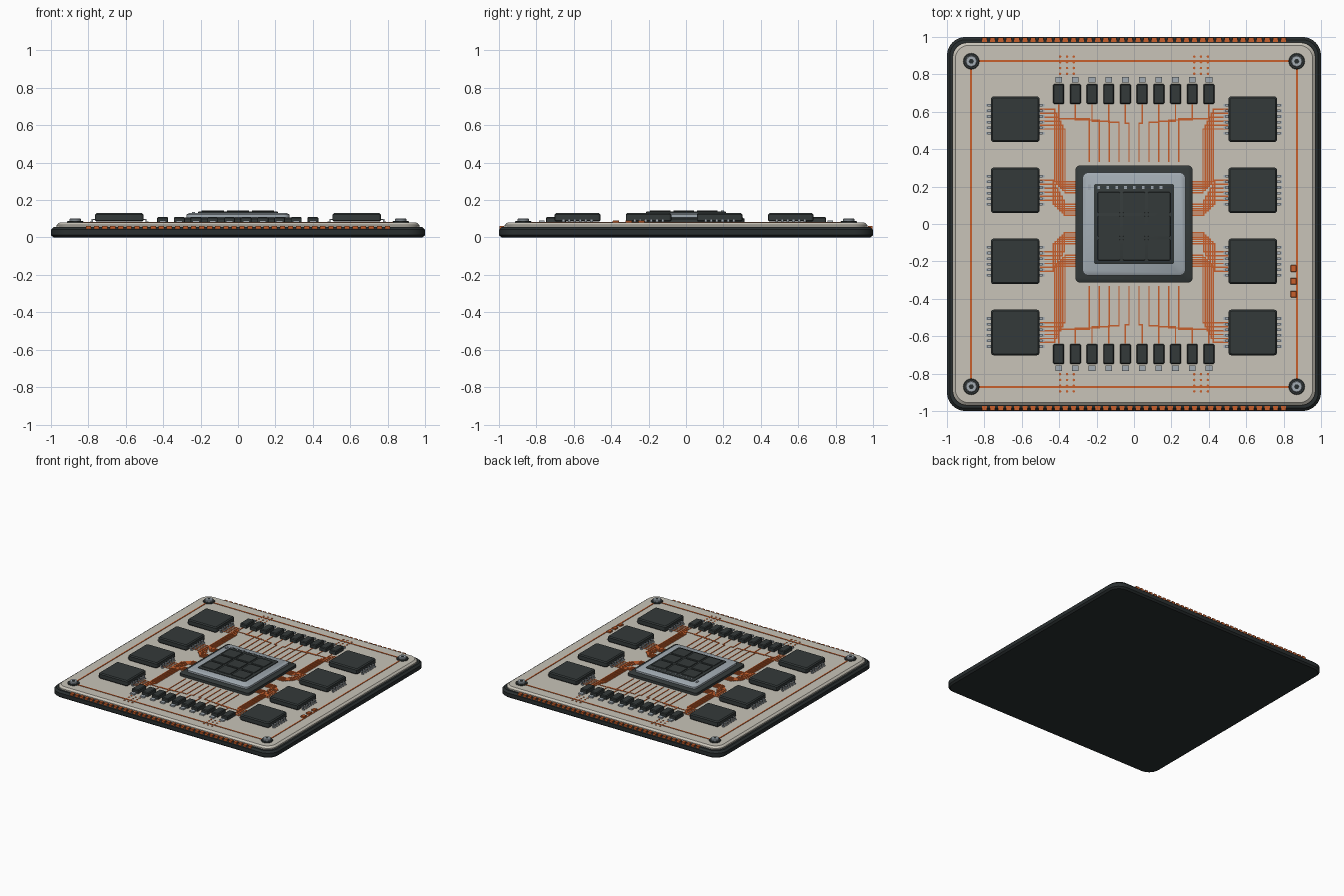
import bpy, bmesh, math

if "Cube" in bpy.data.objects:
    bpy.data.objects.remove(bpy.data.objects["Cube"])


def material(name, rgb):
    m = bpy.data.materials.new(name)
    m.diffuse_color = (*rgb, 1)
    m.use_nodes = True
    m.node_tree.nodes["Principled BSDF"].inputs["Base Color"].default_value = m.diffuse_color
    return m


BASE = material("dark edge", (0.022, 0.028, 0.029))
DARK = material("charcoal", (0.034, 0.042, 0.042))
BEIGE = material("warm beige", (0.58, 0.55, 0.48))
SILVER = material("silver", (0.36, 0.41, 0.45))
COPPER = material("copper orange", (0.58, 0.115, 0.025))


def loft(bm, cx, cy, layers, seg=4):
    """Stack rounded rectangles (half x, half y, corner radius, z) into a solid."""
    rings = []
    for hx, hy, r, z in layers:
        ring = []
        for q, (sx, sy) in enumerate([(1, 1), (-1, 1), (-1, -1), (1, -1)]):
            for i in range(seg + 1):
                a = math.pi / 2 * (q + i / seg)
                ring.append(bm.verts.new((cx + sx * (hx - r) + r * math.cos(a),
                                          cy + sy * (hy - r) + r * math.sin(a), z)))
        rings.append(ring)
    n = len(rings[0])
    for a, b in zip(rings, rings[1:]):
        for i in range(n):
            bm.faces.new((a[i], a[(i + 1) % n], b[(i + 1) % n], b[i]))
    bm.faces.new(rings[0][::-1])
    bm.faces.new(rings[-1])


def box(bm, x0, x1, y0, y1, z0, z1):
    x0, x1 = sorted((x0, x1))
    y0, y1 = sorted((y0, y1))
    v = [bm.verts.new((x, y, z)) for z in (z0, z1)
         for x, y in ((x0, y0), (x1, y0), (x1, y1), (x0, y1))]
    for f in ((3, 2, 1, 0), (4, 5, 6, 7), (0, 1, 5, 4), (1, 2, 6, 5), (2, 3, 7, 6), (3, 0, 4, 7)):
        bm.faces.new([v[i] for i in f])


def disc(bm, cx, cy, layers, n):
    """Stack circles (radius, z) into a solid."""
    rings = [[bm.verts.new((cx + r * math.cos(2 * math.pi * i / n),
                            cy + r * math.sin(2 * math.pi * i / n), z)) for i in range(n)]
             for r, z in layers]
    for a, b in zip(rings, rings[1:]):
        for i in range(n):
            bm.faces.new((a[i], a[(i + 1) % n], b[(i + 1) % n], b[i]))
    bm.faces.new(rings[0][::-1])
    bm.faces.new(rings[-1])


def trace(bm, pts, w=0.0075):
    """Right-angled copper track along the points."""
    h = w / 2
    for (xa, ya), (xb, yb) in zip(pts, pts[1:]):
        box(bm, min(xa, xb) - h, max(xa, xb) + h, min(ya, yb) - h, max(ya, yb) + h, TOP - 0.003, TOP + 0.003)


def finish(name, bm, mat):
    me = bpy.data.meshes.new(name)
    bm.to_mesh(me)
    bm.free()
    me.materials.append(mat)
    ob = bpy.data.objects.new(name, me)
    bpy.context.collection.objects.link(ob)
    bpy.context.view_layer.objects.active = ob
    ob.select_set(True)
    bpy.ops.object.shade_smooth_by_angle(angle=math.radians(30))
    ob.select_set(False)


def part(name, mat, fill):
    bm = bmesh.new()
    fill(bm)
    finish(name, bm, mat)


TOP = 0.079
SIDES = (-1, 1)
CHIP_Y = (0.56, 0.18, -0.20, -0.58)
CAP_X = [-0.403 + i * 0.0893 for i in range(10)]

# Backing tray and circuit board
part("backing_tray", BASE, lambda bm: loft(bm, 0, 0, [
    (0.985, 0.985, 0.085, 0), (1, 1, 0.1, 0.012), (1, 1, 0.1, 0.042), (0.985, 0.985, 0.085, 0.056)], 8))
part("board", BEIGE, lambda bm: loft(bm, 0, 0, [
    (0.97, 0.97, 0.08, 0.05), (0.97, 0.97, 0.08, 0.066), (0.955, 0.955, 0.07, TOP)], 8))

# Contacts along the front and back edges
bm = bmesh.new()
for s in SIDES:
    for i in range(38):
        x = (i - 18.5) * 0.0432
        box(bm, x - 0.014, x + 0.014, s * 0.972, s * 0.996, 0.045, 0.062)
finish("edge_contacts", bm, COPPER)

# Border track, fan-out tracks and side buses
bm = bmesh.new()
c = 0.872
trace(bm, [(-c, -c), (c, -c), (c, c), (-c, c), (-c, -c)], 0.01)
for s in SIDES:
    for i, x in enumerate(CAP_X):
        k = min(i, 9 - i)
        xe, jog = (i - 4.5) * 0.0533, 0.562 - 0.006 * k
        trace(bm, [(x, s * 0.635), (x, s * jog), (xe, s * jog), (xe, s * 0.335)])
    for yc in CHIP_Y:
        up = 1 if yc > 0 else -1
        outer = abs(yc) > 0.4
        for k in range(6):
            y = yc + up * (0.053 - k * 0.021)
            xb = 0.424 - k * 0.011 if outer else 0.432 - k * 0.012
            ye = up * ((0.225 if outer else 0.105) - k * 0.0115)
            trace(bm, [(s * 0.50, y), (s * xb, y), (s * xb, ye), (s * 0.31, ye)])
finish("copper_tracks", bm, COPPER)

# Plated holes in four small grids
bm = bmesh.new()
for sx in SIDES:
    for sy in SIDES:
        for x in (0.322, 0.358, 0.395):
            for y in (0.803, 0.834, 0.865, 0.895):
                disc(bm, sx * x, sy * y, [(0.007, TOP - 0.003), (0.007, TOP + 0.003)], 8)
finish("plated_holes", bm, COPPER)

# Memory chips and their pins
body, pins = bmesh.new(), bmesh.new()
for s in SIDES:
    for yc in CHIP_Y:
        cx = s * 0.635
        loft(body, cx, yc, [(0.124, 0.116, 0.012, 0.085), (0.13, 0.122, 0.015, 0.092),
                            (0.13, 0.122, 0.015, 0.122), (0.122, 0.114, 0.01, 0.13)], 3)
        for e in SIDES:
            for k in range(6):
                y = yc + (k - 2.5) * 0.03
                box(pins, cx + e * 0.12, cx + e * 0.146, y - 0.007, y + 0.007, 0.094, 0.1)
                box(pins, cx + e * 0.14, cx + e * 0.147, y - 0.007, y + 0.007, TOP, 0.1)
                box(pins, cx + e * 0.14, cx + e * 0.156, y - 0.007, y + 0.007, TOP - 0.002, 0.085)
finish("memory_chips", body, DARK)
finish("memory_chip_pins", pins, SILVER)

# Capacitor rows with solder pads
body, pads = bmesh.new(), bmesh.new()
for s in SIDES:
    for x in CAP_X:
        loft(body, x, s * 0.695, [(0.029, 0.053, 0.006, TOP), (0.029, 0.053, 0.006, 0.104),
                                  (0.024, 0.048, 0.004, 0.11)], 2)
        box(pads, x - 0.018, x + 0.018, s * 0.757, s * 0.785, TOP - 0.002, 0.09)
finish("capacitors", body, DARK)
finish("capacitor_pads", pads, SILVER)

# Central processor: carrier, metal frame, die with raised tiles
part("processor_carrier", DARK, lambda bm: loft(bm, 0, 0, [
    (0.313, 0.313, 0.025, TOP - 0.002), (0.313, 0.313, 0.025, 0.1), (0.3, 0.3, 0.02, 0.108)]))
part("processor_frame", SILVER, lambda bm: loft(bm, 0, 0, [
    (0.275, 0.275, 0.03, 0.1), (0.275, 0.275, 0.03, 0.122), (0.262, 0.262, 0.025, 0.13)]))
part("processor_die", DARK, lambda bm: loft(bm, 0, 0, [
    (0.214, 0.214, 0.008, 0.125), (0.214, 0.214, 0.008, 0.135), (0.208, 0.208, 0.006, 0.139)], 2))
bm = bmesh.new()
for i in range(3):
    for j in range(3):
        loft(bm, (i - 1) * 0.134, (j - 1) * 0.126 - 0.012,
             [(0.061, 0.057, 0.004, 0.136), (0.058, 0.054, 0.003, 0.144)], 1)
finish("die_tiles", bm, DARK)
bm = bmesh.new()
for i in range(8):
    x = -0.188 + i * 0.0475
    box(bm, x - 0.007, x + 0.007, 0.186, 0.204, 0.136, 0.145)
box(bm, -0.245, -0.231, 0.183, 0.211, 0.126, 0.135)
finish("die_marks", bm, SILVER)

# Corner screws with washers and hex sockets
washer, head, socket = bmesh.new(), bmesh.new(), bmesh.new()
for sx in SIDES:
    for sy in SIDES:
        x, y = sx * 0.87, sy * 0.87
        disc(washer, x, y, [(0.043, TOP - 0.002), (0.043, 0.085), (0.04, 0.088)], 24)
        disc(head, x, y, [(0.031, 0.084), (0.031, 0.097), (0.027, 0.101)], 24)
        disc(socket, x, y, [(0.014, 0.098), (0.014, 0.102)], 6)
finish("screw_washers", washer, DARK)
finish("screw_heads", head, SILVER)
finish("screw_sockets", socket, BASE)

# Three test contacts near the right edge
bm = bmesh.new()
for y in (-0.238, -0.306, -0.375):
    loft(bm, 0.853, y, [(0.016, 0.018, 0.004, TOP - 0.002), (0.016, 0.018, 0.004, 0.088),
                        (0.013, 0.015, 0.003, 0.091)], 2)
finish("test_contacts", bm, COPPER)
